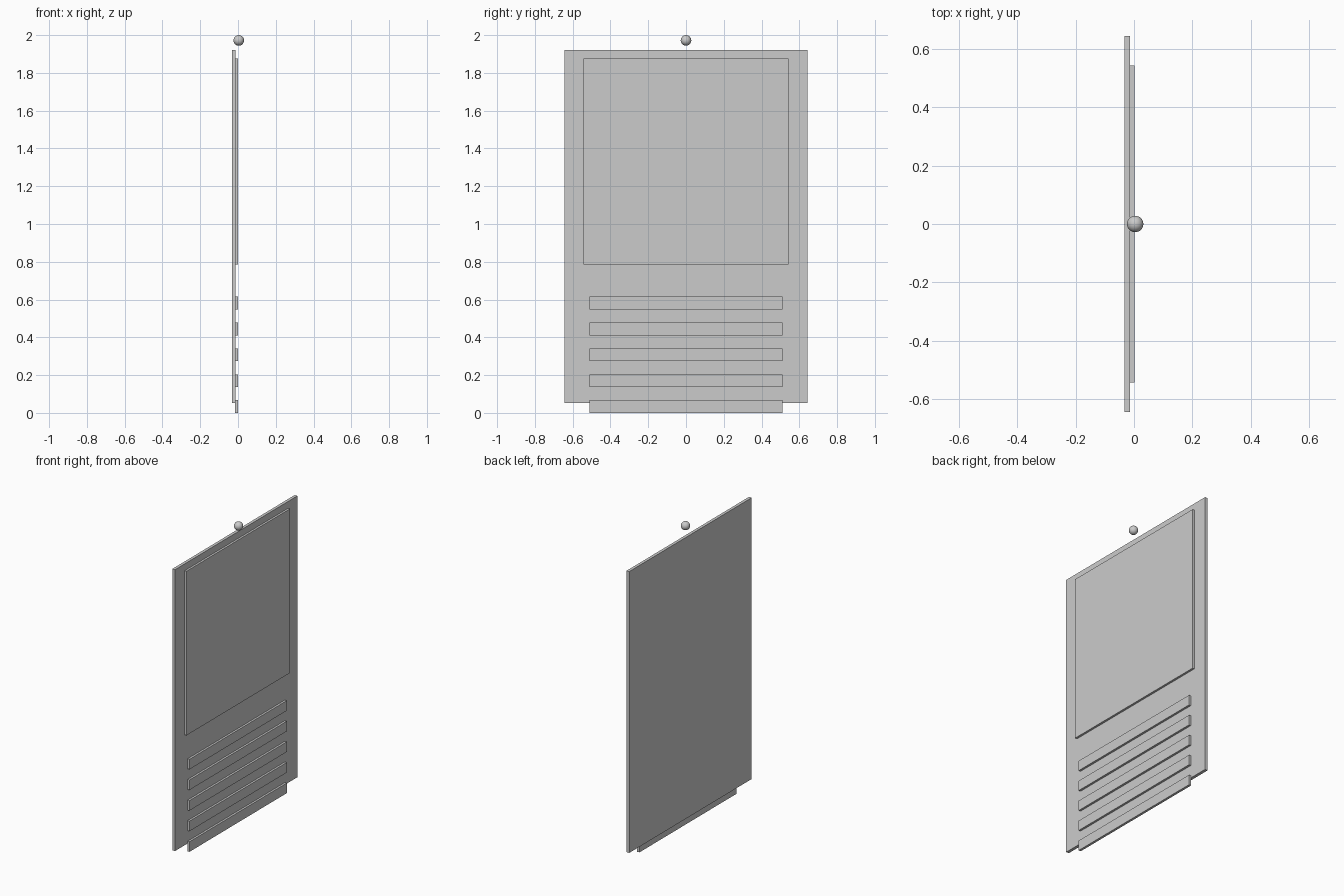
import bpy

if "Cube" in bpy.data.objects:
    bpy.data.objects.remove(bpy.data.objects["Cube"])


def box(name, x0, x1, half_y, z0, z1):
    """Axis-aligned slab, symmetric in y."""
    bpy.ops.mesh.primitive_cube_add(size=1, location=((x0 + x1) / 2, 0, (z0 + z1) / 2))
    ob = bpy.context.object
    ob.name = name
    ob.scale = (x1 - x0, 2 * half_y, z1 - z0)
    bpy.ops.object.transform_apply(location=False, rotation=False, scale=True)
    return ob


# Backing board
box("back_board", -0.033, -0.013, 0.643, 0.052, 1.922)

# Large raised panel
box("picture_panel", -0.015, 0.001, 0.543, 0.786, 1.877)

# Row of strips, the lowest overhanging the board
for i in range(5):
    z = i * 0.137
    box(f"strip_{i + 1}", -0.015, 0.001, 0.511, z, z + 0.067)

# Small ball above the board
bpy.ops.mesh.primitive_uv_sphere_add(segments=32, ring_count=16, radius=0.028,
                                     location=(0.004, 0, 1.972))
bpy.context.object.name = "top_ball"
bpy.ops.object.shade_smooth()
